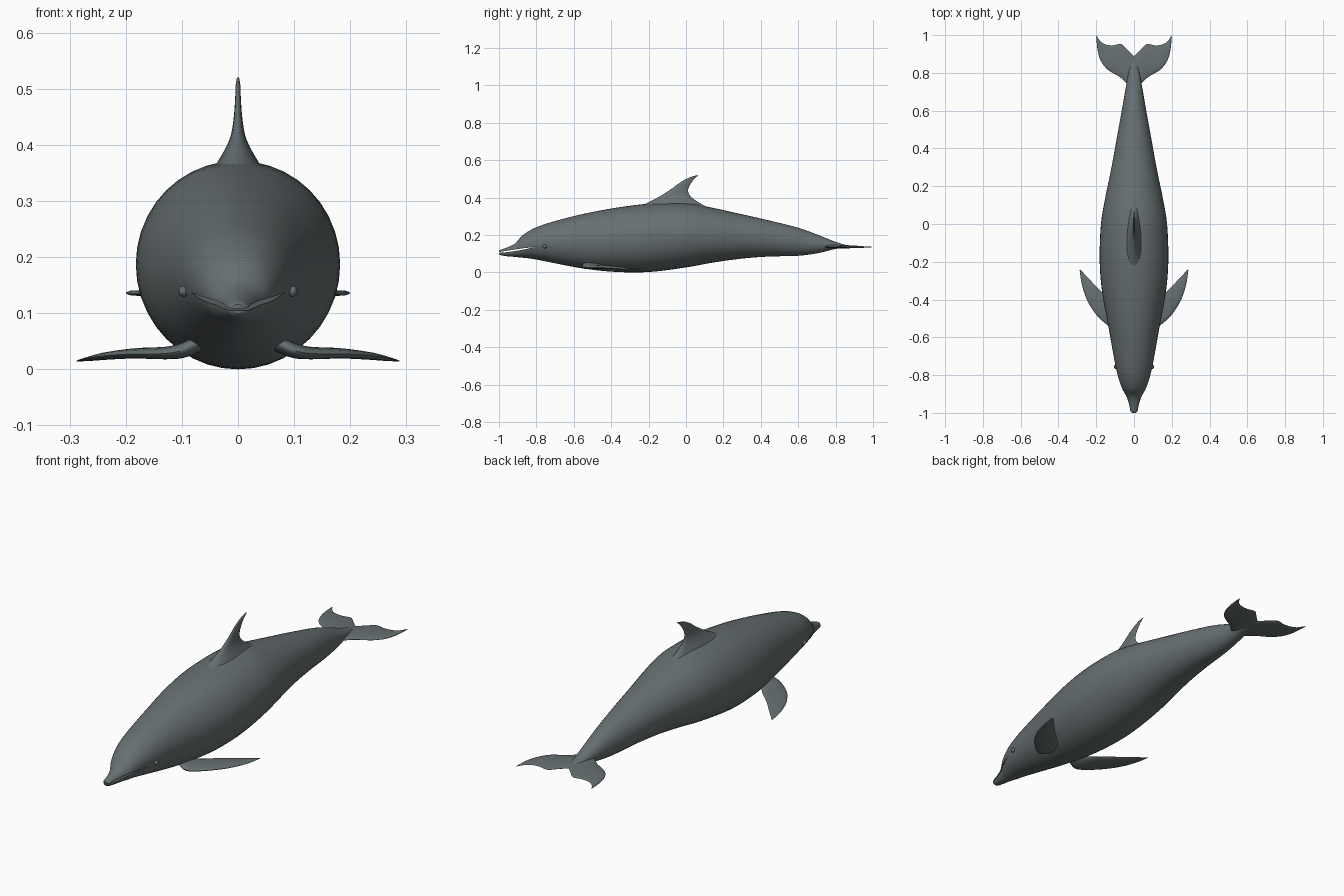
import bpy, bmesh, math
from mathutils import Vector

if "Cube" in bpy.data.objects:
    bpy.data.objects.remove(bpy.data.objects["Cube"])

skin = bpy.data.materials.new("slate grey skin")
skin.diffuse_color = (0.135, 0.16, 0.166, 1)
skin.use_nodes = True
skin.node_tree.nodes["Principled BSDF"].inputs["Base Color"].default_value = skin.diffuse_color


def smooth_path(rows, steps):
    """Catmull-Rom interpolation through rows of numbers."""
    out = []
    for i in range(len(rows) - 1):
        a, b, c, d = (rows[max(0, min(len(rows) - 1, i + k))] for k in (-1, 0, 1, 2))
        for s in range(steps):
            t = s / steps
            out.append([0.5 * (2 * q + (r - p) * t + (2 * p - 5 * q + 4 * r - w) * t * t
                               + (3 * q - p - 3 * r + w) * t ** 3)
                        for p, q, r, w in zip(a, b, c, d)])
    out.append(list(rows[-1]))
    return out


def finish(ob, angle=40):
    bpy.ops.object.select_all(action='DESELECT')
    ob.select_set(True)
    bpy.context.view_layer.objects.active = ob
    bpy.ops.object.shade_smooth_by_angle(angle=math.radians(angle))


def loft(name, rings):
    """Skin closed rings of points and cap both ends."""
    bm = bmesh.new()
    vr = [[bm.verts.new(p) for p in ring] for ring in rings]
    n = len(vr[0])
    for a, b in zip(vr, vr[1:]):
        for i in range(n):
            j = (i + 1) % n
            bm.faces.new((a[i], a[j], b[j], b[i]))
    bm.faces.new(vr[0])
    bm.faces.new(vr[-1])
    bmesh.ops.recalc_face_normals(bm, faces=bm.faces)
    me = bpy.data.meshes.new(name)
    bm.to_mesh(me)
    bm.free()
    me.materials.append(skin)
    ob = bpy.data.objects.new(name, me)
    bpy.context.collection.objects.link(ob)
    return ob


def fin(name, sections, axis, mirror=False, n=20):
    """Sections: leading point, trailing point, half thickness along axis."""
    rings = []
    for s in smooth_path(sections, 5):
        lead, trail, half = Vector(s[:3]), Vector(s[3:6]), max(s[6], 0.0008)
        ring = []
        for i in range(n):
            a = 2 * math.pi * i / n
            u = (1 - math.cos(a)) / 2
            ring.append(lead.lerp(trail, u) + axis * half * math.sin(a) * (1.2 - 0.4 * u))
        rings.append(ring)
    ob = loft(name, rings)
    if mirror:
        ob.modifiers.new("Mirror", 'MIRROR').use_mirror_merge = False
    finish(ob, 60)
    return ob


# Body: y, top z, bottom z, half width
stations = [
    (-1.0, .116, .099, .010), (-.99, .122, .092, .019), (-.96, .132, .087, .025),
    (-.915, .154, .083, .039), (-.877, .196, .079, .060), (-.83, .227, .074, .078),
    (-.77, .253, .063, .094), (-.67, .283, .043, .113), (-.53, .317, .018, .138),
    (-.36, .348, .002, .169), (-.19, .368, .003, .182), (0, .370, .027, .175),
    (.14, .346, .052, .152), (.29, .313, .073, .121), (.44, .279, .085, .094),
    (.60, .239, .089, .065), (.71, .199, .104, .046), (.79, .167, .124, .031),
    (.85, .148, .134, .016), (.88, .142, .135, .004)]
rings = []
for y, top, bot, w in smooth_path(stations, 4):
    zc, h = (top + bot) / 2, (top - bot) / 2
    rings.append([(w * math.cos(2 * math.pi * i / 40), y,
                   zc + h * math.sin(2 * math.pi * i / 40)) for i in range(40)])
body = loft("body", rings)

# Mouth slit, cut through the snout
slit = [(-1.01, .107), (-.95, .117), (-.88, .128), (-.80, .137),
        (-.88, .120), (-.95, .109), (-1.01, .104)]
cutter = loft("mouth_cutter", [[(x, y, z) for y, z in slit] for x in (-.2, .2)])
cutter.hide_render = True
cut = body.modifiers.new("Mouth", 'BOOLEAN')
cut.operation = 'DIFFERENCE'
cut.solver = 'EXACT'
cut.object = cutter
bpy.context.view_layer.objects.active = body
bpy.ops.object.modifier_apply(modifier=cut.name)
bpy.data.objects.remove(cutter)
finish(body)

# Dorsal fin with a flared base
fin("dorsal_fin", [
    (0, -.29, .335, 0, .17, .320, .062),
    (0, -.20, .375, 0, .075, .370, .034),
    (0, -.135, .410, 0, .022, .410, .015),
    (0, -.080, .445, 0, .012, .445, .008),
    (0, -.025, .485, 0, .030, .482, .005),
    (0, .020, .508, 0, .050, .506, .004),
    (0, .060, .520, 0, .067, .519, .002)], Vector((1, 0, 0)))

# Flippers
fin("flippers", [
    (.065, -.545, .050, .060, -.46, .050, .016),
    (.100, -.555, .034, .090, -.44, .036, .014),
    (.135, -.540, .028, .118, -.41, .031, .011),
    (.200, -.480, .027, .155, -.375, .031, .009),
    (.250, -.400, .023, .192, -.340, .027, .007),
    (.276, -.320, .018, .238, -.290, .021, .004),
    (.288, -.243, .015, .284, -.242, .015, .001)], Vector((0, 0, 1)), mirror=True)

# Tail flukes
fin("tail_flukes", [
    (0, .700, .140, 0, .888, .138, .010),
    (.040, .745, .138, .035, .922, .138, .009),
    (.075, .778, .137, .068, .952, .137, .008),
    (.110, .798, .137, .110, .946, .137, .007),
    (.145, .822, .137, .145, .949, .137, .006),
    (.175, .862, .136, .173, .963, .136, .005),
    (.192, .915, .136, .190, .984, .136, .004),
    (.200, .990, .136, .198, 1.00, .136, .001)], Vector((0, 0, 1)), mirror=True)

# Eyes
for side, name in ((1, "left_eye"), (-1, "right_eye")):
    bpy.ops.mesh.primitive_uv_sphere_add(segments=16, ring_count=10, radius=1,
                                         location=(side * .097, -.755, .139))
    eye = bpy.context.object
    eye.name = name
    eye.scale = (.009, .012, .010)
    eye.data.materials.append(skin)
    finish(eye, 60)
